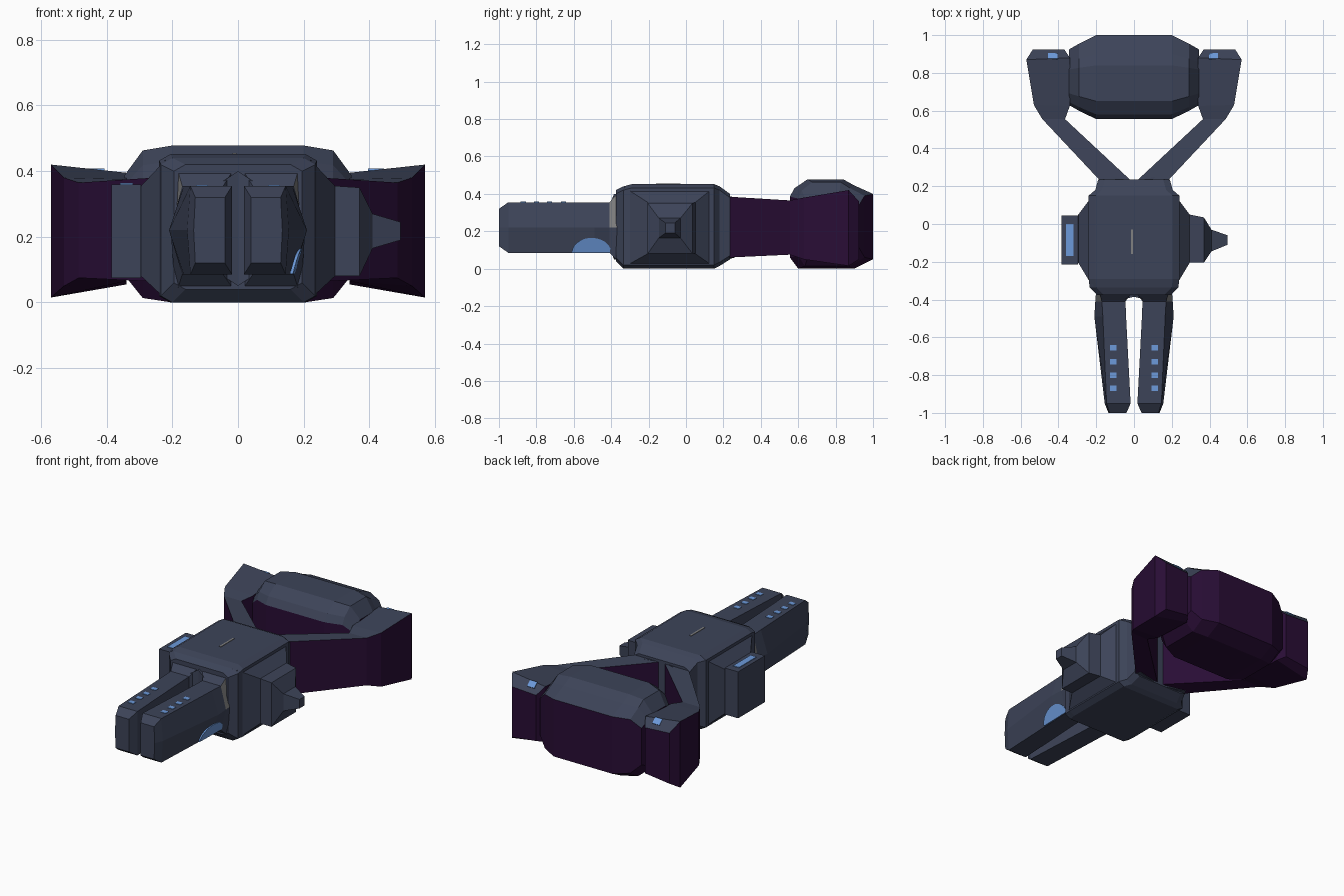
import bpy, bmesh, math
from mathutils import Matrix

if "Cube" in bpy.data.objects:
    bpy.data.objects.remove(bpy.data.objects["Cube"])


def material(name, col):
    m = bpy.data.materials.new(name)
    m.diffuse_color = (*col, 1)
    m.use_nodes = True
    m.node_tree.nodes["Principled BSDF"].inputs["Base Color"].default_value = m.diffuse_color
    return m


SLATE = material("slate", (0.046, 0.057, 0.098))
PURPLE = material("dark_purple", (0.022, 0.004, 0.036))
BLUE = material("light_blue", (0.15, 0.32, 0.70))
GREY = material("grey", (0.22, 0.22, 0.22))


def finish(name, bm, mats, rule=None, mirror=False):
    bmesh.ops.recalc_face_normals(bm, faces=bm.faces[:])
    bm.normal_update()
    if rule:
        for f in bm.faces:
            f.material_index = rule(f)
    me = bpy.data.meshes.new(name)
    bm.to_mesh(me)
    bm.free()
    for m in mats:
        me.materials.append(m)
    ob = bpy.data.objects.new(name, me)
    bpy.context.collection.objects.link(ob)
    if mirror:
        ob.modifiers.new("mirror", "MIRROR").use_mirror_merge = False
    return ob


def loft(name, rings, mats, rule=None, mirror=False):
    """Skin matching closed rings of points and cap both ends."""
    bm = bmesh.new()
    vs = [[bm.verts.new(p) for p in r] for r in rings]
    n = len(vs[0])
    for a, b in zip(vs, vs[1:]):
        for i in range(n):
            j = (i + 1) % n
            bm.faces.new((a[i], a[j], b[j], b[i]))
    bm.faces.new(vs[0])
    bm.faces.new(vs[-1])
    return finish(name, bm, mats, rule, mirror)


def plate(name, loc, size, mat, tilt=0, mirror=False):
    bm = bmesh.new()
    m = (Matrix.Translation(loc) @ Matrix.Rotation(tilt, 4, 'X')
         @ Matrix.Diagonal((*size, 1)))
    bmesh.ops.create_cube(bm, size=1, matrix=m)
    return finish(name, bm, [mat], None, mirror)


# Rear parts are slate where they face up and purple elsewhere
def up_slate(f):
    return 0 if f.normal.z > 0.25 else 1


# Main hull: chamfered sections along y (y, half width, low, high, chamfer)
def hull_ring(y, w, lo, hi):
    c = 0.035
    return [(-w, y, lo + 0.02), (-w + c, y, lo), (w - c, y, lo), (w, y, lo + 0.02),
            (w, y, hi - 0.02), (w - c, y, hi), (-w + c, y, hi), (-w, y, hi - 0.02)]


loft("main_hull", [hull_ring(*r) for r in (
    (-0.375, 0.195, 0.04, 0.42), (-0.335, 0.235, 0, 0.44), (-0.29, 0.24, 0, 0.452),
    (0.15, 0.24, 0, 0.452), (0.18, 0.205, 0.015, 0.44), (0.235, 0.19, 0.05, 0.40))], [SLATE])


# Side pods: stacked rectangles along x
def rect(x, y0, y1, z0, z1):
    return [(x, y0, z0), (x, y1, z0), (x, y1, z1), (x, y0, z1)]


shoulder = [(0.22, -0.33, 0.15, 0.01, 0.435), (0.295, -0.205, 0.05, 0.08, 0.355)]
loft("right_side_pod", [rect(*r) for r in shoulder + [
    (0.37, -0.205, 0.035, 0.08, 0.35), (0.41, -0.145, -0.03, 0.165, 0.27),
    (0.495, -0.11, -0.06, 0.19, 0.245)]], [SLATE])
loft("left_side_pod", [rect(-x, *r) for x, *r in shoulder + [
    (0.296, -0.215, 0.045, 0.075, 0.36), (0.385, -0.215, 0.045, 0.075, 0.36)]], [SLATE])
plate("left_pod_window", (-0.34, -0.085, 0.36), (0.04, 0.17, 0.008), BLUE)
plate("dorsal_slit", (-0.01, -0.095, 0.452), (0.012, 0.13, 0.006), GREY)


# Front prongs: (y, inner x, outer x, widest x, low, high)
def prong_ring(y, xi, xo, xm, lo, hi):
    return [(xi, y, lo), (xo, y, lo), (xm, y, 0.22), (xo, y, hi), (xi, y, hi)]


def root_grey(f):
    c = f.calc_center_median()
    return 1 if c.y > -0.39 and f.normal.x > 0.4 and c.z > 0.24 else 0


loft("front_prong", [prong_ring(*r) for r in (
    (-0.345, 0.0, 0.19, 0.2, 0.02, 0.425), (-0.41, 0.045, 0.17, 0.205, 0.085, 0.355),
    (-0.49, 0.042, 0.165, 0.21, 0.085, 0.355), (-0.95, 0.018, 0.145, 0.155, 0.085, 0.355),
    (-1.0, 0.04, 0.13, 0.135, 0.12, 0.32))], [SLATE, GREY], root_grey, True)
# fill of the hull front between the prong roots
loft("front_ridge", [rect(x, -0.37, y, z0, z1) for x, y, z0, z1 in (
    (-0.06, -0.40, 0.09, 0.36), (0, -0.385, 0.05, 0.40), (0.06, -0.40, 0.09, 0.36))], [SLATE])
for i, y in enumerate((-0.655, -0.73, -0.80, -0.87)):
    plate(f"prong_light_{i}", (0.11, y, 0.355), (0.036, 0.028, 0.006), BLUE, 0, True)


# Cockpit window on the lower outer slope of the right prong
def slope_x(y, z):
    t = (z - 0.085) / 0.135
    k = max(0, -0.49 - y) / 0.46
    return (0.167 - 0.02 * k) + t * (0.042 - 0.033 * k)


arc = [(-0.505 + 0.105 * math.cos(a), 0.087 + 0.078 * math.sin(a))
       for a in [math.pi * i / 12 for i in range(13)]]
loft("cockpit_window", [[(slope_x(y, z) + d, y, z) for y, z in arc]
                        for d in (-0.004, 0.005)], [BLUE])


# Rear arms with outer nacelles: (outer xy, outer z range, inner xy, inner z range)
def arm_ring(ox, oy, ol, oh, ix, iy, il, ih):
    return [(ox, oy, ol), (ox, oy, oh), (ix, iy, ih), (ix, iy, il)]


loft("rear_arm", [arm_ring(*r) for r in (
    (0.18, 0.23, 0.06, 0.385, 0.0, 0.215, 0.06, 0.385),
    (0.485, 0.555, 0.075, 0.365, 0.365, 0.555, 0.075, 0.365),
    (0.53, 0.63, 0.05, 0.38, 0.34, 0.625, 0.065, 0.375),
    (0.57, 0.87, 0.015, 0.42, 0.34, 0.88, 0.055, 0.395),
    (0.535, 0.925, 0.05, 0.36, 0.37, 0.925, 0.07, 0.35))],
    [SLATE, PURPLE], up_slate, True)
# slate collar where the arms leave the hull
loft("arm_collar", [rect(x, 0.15, y, z0, z1) for x, y, z0, z1 in (
    (0, 0.225, 0.05, 0.39), (0.17, 0.262, 0.06, 0.38), (0.21, 0.16, 0.06, 0.40))],
    [SLATE], None, True)
for side, x in (("left", -0.43), ("right", 0.42)):
    plate(f"{side}_nacelle_light", (x, 0.889, 0.391), (0.048, 0.04, 0.008), BLUE,
          -math.atan2(0.047, 0.05))

# Rear block: one side profile scaled along x
profile = [(0.555, 0.06), (0.6, 0), (0.9, 0), (1, 0.05), (1, 0.40), (0.9, 0.445),
           (0.84, 0.478), (0.65, 0.478), (0.58, 0.43), (0.555, 0.385)]
stations = [(0.2, 1, 1), (0.29, 0.8, 0.94), (0.345, 0.66, 0.64)]
stations = [(-x, a, b) for x, a, b in reversed(stations)] + stations
loft("rear_block", [[(x, 0.775 + (y - 0.775) * a, 0.228 + (z - 0.228) * b)
                     for y, z in profile] for x, a, b in stations],
     [SLATE, PURPLE], up_slate)
